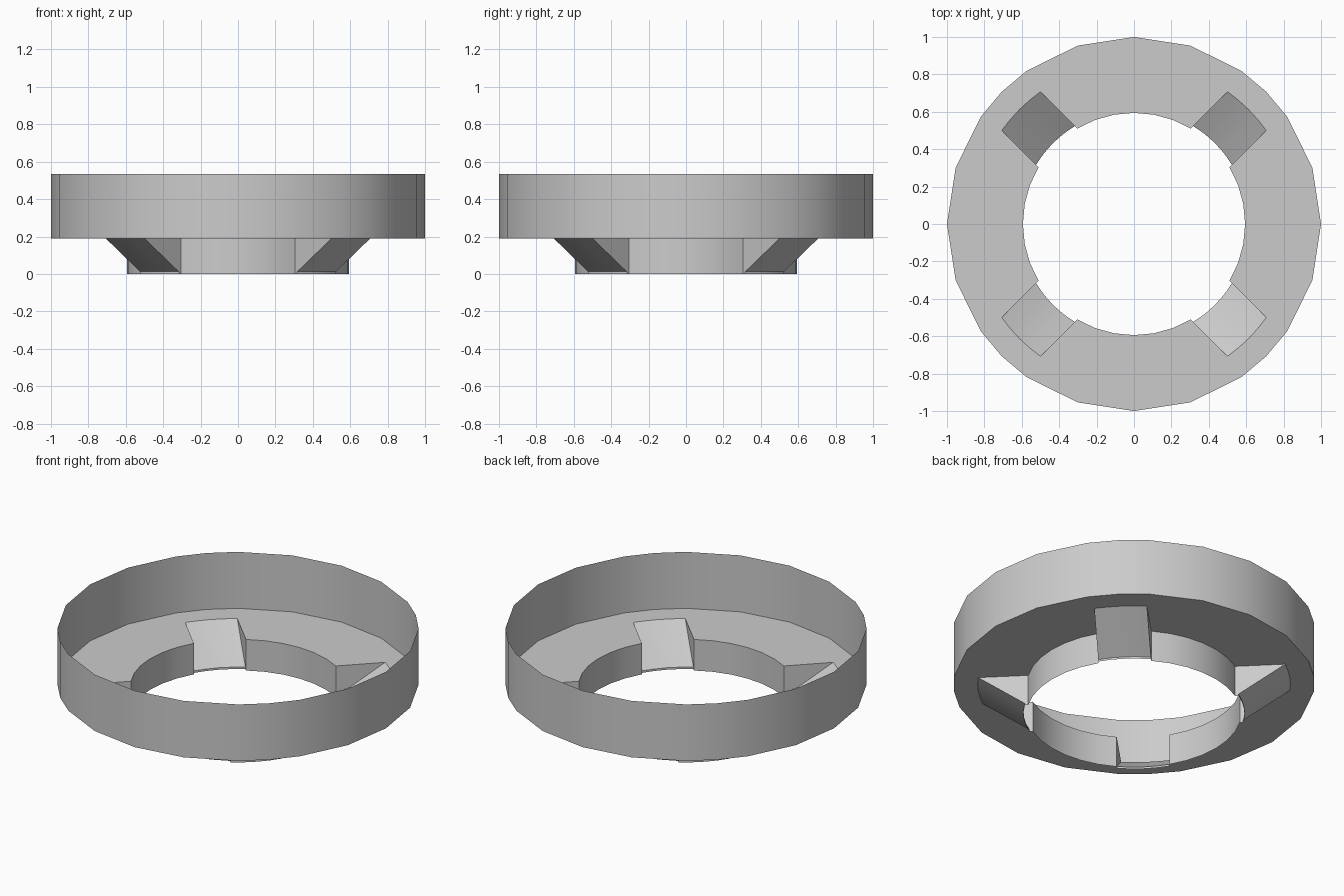
import bpy, bmesh
from math import sin, cos, radians, degrees, asin, pi

if "Cube" in bpy.data.objects:
    bpy.data.objects.remove(bpy.data.objects["Cube"])

Z0, ZF, ZT = 0.0, 0.19, 0.535     # base, floor, rim heights
R_IN, R_CH = 0.594, 0.866         # hole radius, outer end of chutes
R_LIP, Z_LIP = 0.612, 0.012       # lower end of chutes
W = 0.1464                        # chute half width


def arc(r, a0, a1, n):
    return [(r * cos(radians(a0 + (a1 - a0) * i / n)),
             r * sin(radians(a0 + (a1 - a0) * i / n))) for i in range(n + 1)]


def chute_arc(r, n=4):
    # arc centred on the 45 degree diagonal, spanning the chute width
    d = degrees(asin(W / r))
    return arc(r, 45 - d, 45 + d, n)


def strip(low, zl, high, zh):
    # quads between two matching outlines
    return [[(*low[i], zl), (*low[i + 1], zl), (*high[i + 1], zh), (*high[i], zh)]
            for i in range(len(low) - 1)]


def make(name, polys, smooth=True):
    # repeat quarter polygons four times around z and weld
    bm = bmesh.new()
    for k in range(4):
        c, s = cos(k * pi / 2), sin(k * pi / 2)
        for p in polys:
            bm.faces.new([bm.verts.new((x * c - y * s, x * s + y * c, z)) for x, y, z in p])
    bmesh.ops.remove_doubles(bm, verts=bm.verts, dist=1e-4)
    me = bpy.data.meshes.new(name)
    bm.to_mesh(me)
    bm.free()
    ob = bpy.data.objects.new(name, me)
    bpy.context.collection.objects.link(ob)
    if smooth:
        bpy.ops.object.select_all(action='DESELECT')
        ob.select_set(True)
        bpy.context.view_layer.objects.active = ob
        bpy.ops.object.shade_smooth_by_angle()
    return ob


# Outer wall
outer = [(cos(radians(a)), sin(radians(a))) for a in (-45, -35, -17.5, 0, 17.5, 35, 45)]
make("outer_wall", strip(outer, ZF, outer, ZT))

# Collar around the central hole, broken by the chutes
gap = degrees(asin(W / R_IN))
inner = arc(R_IN, -45 + gap, 45 - gap, 6)
make("hole_collar", strip(inner, Z0, inner, ZF))

# Flat ring floor with notches cut for the chutes
top = chute_arc(R_CH)
half = top[:3]                                   # corner to diagonal
mirrored = [(x, -y) for x, y in half]
outline = outer + half[::-1] + inner[::-1] + mirrored
make("ring_floor", [[(x, y, ZF) for x, y in outline]], False)

# Sloping chutes with side cheeks and a small lip
low = chute_arc(R_LIP)
wall_ends = chute_arc(R_IN)
chute = strip(low, Z_LIP, top, ZF) + strip(low, Z0, low, Z_LIP)
for e in (0, -1):
    chute.append([(*top[e], ZF), (*wall_ends[e], ZF), (*wall_ends[e], Z0),
                  (*low[e], Z0), (*low[e], Z_LIP)])
make("chutes", chute)
